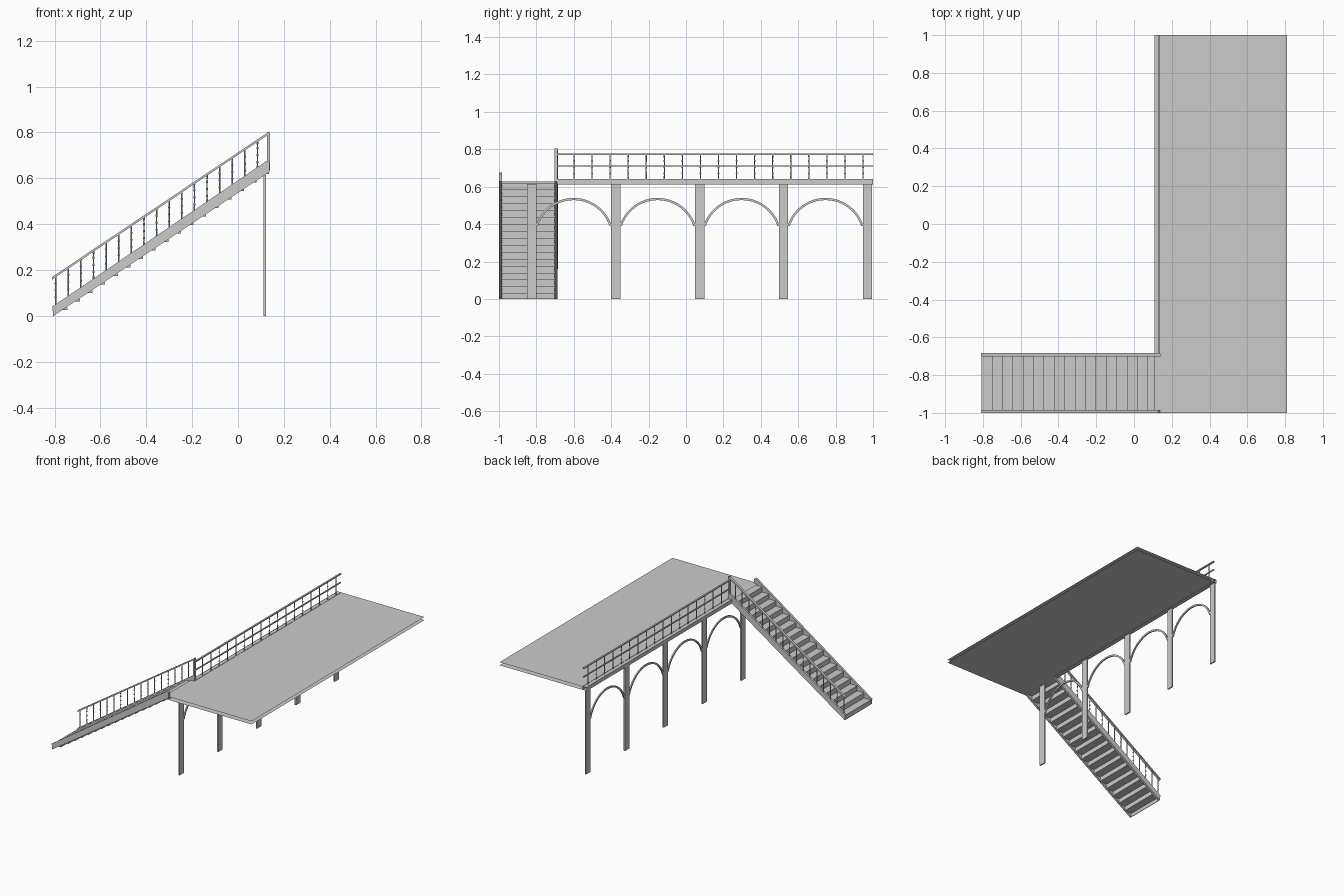
import bpy, bmesh, math

if "Cube" in bpy.data.objects:
    bpy.data.objects.remove(bpy.data.objects["Cube"])

def finish(name, bm):
    me = bpy.data.meshes.new(name)
    bmesh.ops.recalc_face_normals(bm, faces=bm.faces)
    bm.to_mesh(me)
    bm.free()
    ob = bpy.data.objects.new(name, me)
    bpy.context.collection.objects.link(ob)
    return ob

def add_box(bm, x0, x1, y0, y1, z0, z1):
    vs = bmesh.ops.create_cube(bm, size=1)['verts']
    for v in vs:
        v.co = (x1 if v.co.x > 0 else x0, y1 if v.co.y > 0 else y0, z1 if v.co.z > 0 else z0)

def add_prism(bm, pts, axis, a, b):
    """Extrude a 2D outline (u, z) along x or y from a to b."""
    place = (lambda u, z, t: (u, t, z)) if axis == 'y' else (lambda u, z, t: (t, u, z))
    f = bm.faces.new([bm.verts.new(place(u, z, a)) for u, z in pts])
    ext = bmesh.ops.extrude_face_region(bm, geom=[f])['geom']
    d = (0, b - a, 0) if axis == 'y' else (b - a, 0, 0)
    bmesh.ops.translate(bm, vec=d, verts=[g for g in ext if isinstance(g, bmesh.types.BMVert)])

def add_sheet(bm, corners):
    bm.faces.new([bm.verts.new(c) for c in corners])

def add_baluster(bm, x, y, z0, z1, r=0.003, n=8):
    """Turned baluster with three small beads."""
    prof = [(0, 1.2)]
    for t in (0.25, 0.5, 0.75):
        prof += [(t - 0.05, 0.9), (t, 1.6), (t + 0.05, 0.9)]
    prof.append((1, 1.2))
    rings = [[bm.verts.new((x + r * k * math.cos(2 * math.pi * i / n),
                            y + r * k * math.sin(2 * math.pi * i / n),
                            z0 + (z1 - z0) * t)) for i in range(n)] for t, k in prof]
    for a, b in zip(rings, rings[1:]):
        for i in range(n):
            bm.faces.new((a[i], a[(i + 1) % n], b[(i + 1) % n], b[i]))

XL, XR = 0.108, 0.81          # deck edges
SLOPE, RUN, RISE = 0.67, 0.055, 0.037

# Platform: two thin sheets with an open edge gap
bm = bmesh.new()
for z in (0.638, 0.615):
    add_sheet(bm, [(XL, -1, z), (XR, -1, z), (XR, 1, z), (XL, 1, z)])
finish("platform_deck", bm)

# Fascia along the railed edge
bm = bmesh.new()
for x in (XL, 0.138):
    add_sheet(bm, [(x, -0.69, 0.613), (x, 1, 0.613), (x, 1, 0.64), (x, -0.69, 0.64)])
finish("deck_fascia", bm)

# Columns
cols = [-0.825 + 0.4488 * i for i in range(5)]
bm = bmesh.new()
for y in cols:
    add_box(bm, 0.112, 0.122, y - 0.025, y + 0.025, 0, 0.615)
finish("columns", bm)

# Arches between the columns
bm = bmesh.new()
R, T = 0.213, 0.012
for a, b in zip(cols, cols[1:]):
    cy, cz = (a + b) / 2, 0.54 - R
    ang = [math.radians(18 + 144 * i / 24) for i in range(25)]
    outer = [(cy + R * math.cos(t), cz + R * math.sin(t)) for t in ang]
    inner = [(cy + (R - T) * math.cos(t), cz + (R - T) * math.sin(t)) for t in reversed(ang)]
    add_prism(bm, outer + inner, 'x', 0.1125, 0.1215)
finish("arches", bm)

# Deck railing
bm = bmesh.new()
add_box(bm, 0.126, 0.138, -0.69, 1, 0.770, 0.778)
add_box(bm, 0.128, 0.136, -0.69, 1, 0.707, 0.714)
finish("deck_rails", bm)
bm = bmesh.new()
for i in range(17):
    add_baluster(bm, 0.132, -0.599 + 0.0966 * i, 0.638, 0.771)
finish("deck_balusters", bm)

# Stair stringers
bm = bmesh.new()
side = [(-0.81, 0.04), (-0.805, 0.0), (0.137, 0.628), (0.137, 0.668), (0.127, 0.677)]
add_prism(bm, side, 'y', -1.0, -0.985)
add_prism(bm, side, 'y', -0.702, -0.687)
finish("stair_stringers", bm)

# Treads and risers
bm = bmesh.new()
for i in range(17):
    x0, z = -0.808 + RUN * i, 0.036 + RISE * i
    add_box(bm, x0, x0 + 0.064, -0.986, -0.701, z - 0.010, z)
    if i < 16:
        add_box(bm, x0 + 0.055, x0 + 0.059, -0.986, -0.701, z, z + RISE - 0.010)
add_box(bm, -0.806, -0.802, -0.986, -0.701, 0.0, 0.026)
finish("stair_steps", bm)

# Stair handrail, newel post and balusters
bm = bmesh.new()
z1 = 0.17 + SLOPE * 0.947
add_prism(bm, [(-0.81, 0.17), (-0.81, 0.159), (0.137, z1 - 0.011), (0.137, z1)], 'y', -0.702, -0.684)
finish("stair_handrail", bm)
bm = bmesh.new()
add_box(bm, 0.127, 0.139, -0.702, -0.687, 0.635, 0.802)
finish("newel_post", bm)
bm = bmesh.new()
for i in range(17):
    x = -0.795 + RUN * i
    dz = SLOPE * (x + 0.81)
    add_baluster(bm, x, -0.693, 0.04 + dz, 0.163 + dz, 0.0032)
finish("stair_balusters", bm)
